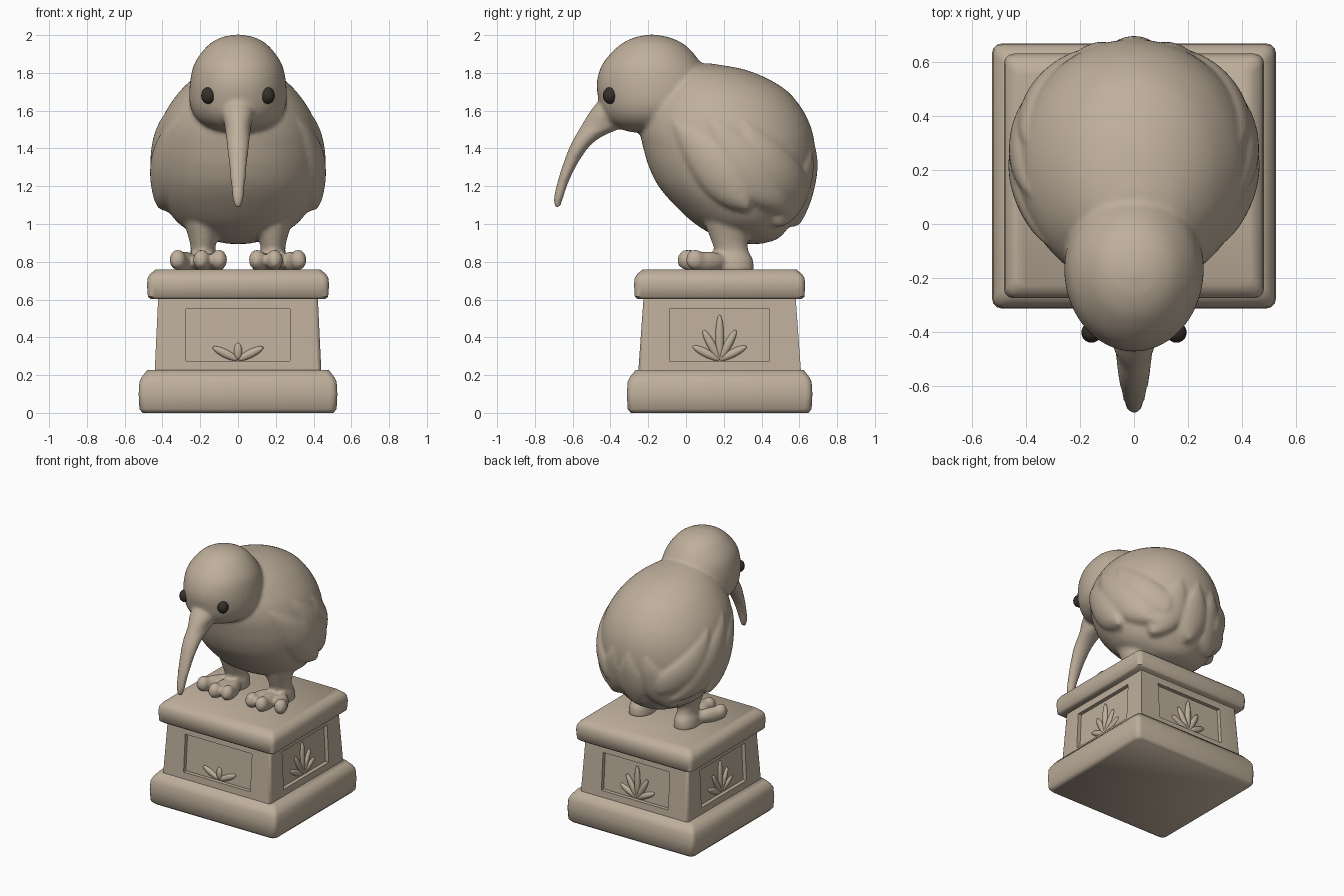
import bpy, bmesh, math
from mathutils import Vector, Matrix

if "Cube" in bpy.data.objects:
    bpy.data.objects.remove(bpy.data.objects["Cube"])


def material(name, col):
    m = bpy.data.materials.new(name)
    m.diffuse_color = (*col, 1)
    m.use_nodes = True
    m.node_tree.nodes["Principled BSDF"].inputs["Base Color"].default_value = m.diffuse_color
    return m


STONE = material("warm_stone", (0.52, 0.43, 0.33))
DARK = material("dark_eye", (0.035, 0.029, 0.024))
CY = 0.178  # pedestal centre in y


def finish(bm, name, mat, angle=None):
    bmesh.ops.recalc_face_normals(bm, faces=bm.faces)
    me = bpy.data.meshes.new(name)
    bm.to_mesh(me)
    bm.free()
    me.materials.append(mat)
    ob = bpy.data.objects.new(name, me)
    bpy.context.collection.objects.link(ob)
    bpy.context.view_layer.objects.active = ob
    ob.select_set(True)
    if angle:
        bpy.ops.object.shade_smooth_by_angle(angle=math.radians(angle))
    ob.select_set(False)
    return ob


def skin(bm, rings):
    vs = [[bm.verts.new(p) for p in r] for r in rings]
    n = len(vs[0])
    for a, b in zip(vs, vs[1:]):
        for i in range(n):
            bm.faces.new((a[i], a[(i + 1) % n], b[(i + 1) % n], b[i]))
    bm.faces.new(vs[0][::-1])
    bm.faces.new(vs[-1])


def catmull(rows, sub):
    out = []
    for i in range(len(rows) - 1):
        p = [rows[max(0, min(len(rows) - 1, i + k))] for k in (-1, 0, 1, 2)]
        for s in range(sub):
            t = s / sub
            out.append([0.5 * (2 * b + (c - a) * t + (2 * a - 5 * b + 4 * c - d) * t * t
                               + (3 * b - a - 3 * c + d) * t ** 3) for a, b, c, d in zip(*p)])
    return out + [rows[-1]]


def loft(bm, rows, n=48, sub=6, cx=0.0, bump=None):
    """Rows are (z, front y, back y, half width): smooth elliptical rings."""
    rings = []
    for z, yf, yb, rx in catmull(rows, sub):
        ring = []
        ry, cy = (yb - yf) / 2, (yf + yb) / 2
        for i in range(n):
            a = 2 * math.pi * i / n
            p = Vector((cx + rx * math.cos(a), cy + ry * math.sin(a), z))
            if bump:
                p += Vector((ry * math.cos(a), rx * math.sin(a), 0)).normalized() * bump(p)
            ring.append(p)
        rings.append(ring)
    skin(bm, rings)


def ellipsoid(bm, loc, scale, rot=Matrix()):
    m = Matrix.Translation(loc) @ rot @ Matrix.Diagonal((*scale, 1))
    bmesh.ops.create_uvsphere(bm, u_segments=20, v_segments=12, radius=1, matrix=m)


# Feather relief: raised teardrops on the sides and around the back
SIDE = [((-0.08, 1.56), (0.33, 1.075), 0.11), ((0.1, 1.6), (0.52, 1.055), 0.11),
        ((0.3, 1.55), (0.64, 1.09), 0.10)]
BACK = [((x * 0.6, 1.4), (x, 0.985), 0.11) for x in (-0.22, 0, 0.22)]


def teardrop(u, v, f):
    (au, av), (bu, bv), w = f
    du, dv = bu - au, bv - av
    L = math.hypot(du, dv)
    t = ((u - au) * du + (v - av) * dv) / L ** 2
    if not 0 < t < 1:
        return 0
    s = abs((u - au) * dv - (v - av) * du) / L
    q = s / (w * math.sin(math.pi * t ** 1.5) ** 0.6 + 1e-6)
    return (0.006 + 0.045 * t) * math.sqrt(1 - q * q) if q < 1 else 0


def feathers(p):
    fade = max(0, min(1, (abs(p.x) - 0.1) / 0.1))
    h = max(teardrop(p.y, p.z, f) for f in SIDE) * fade
    if p.y > 0.38:
        h = max(h, max(teardrop(p.x, p.z, f) for f in BACK))
    return h


# Bird: body, head, bill, legs and toes fused into one smooth skin
bm = bmesh.new()
loft(bm, [(0.895, 0.3, 0.4, 0.05), (0.925, 0.18, 0.49, 0.18), (1.0, 0.05, 0.555, 0.31),
          (1.1, -0.06, 0.615, 0.385), (1.2, -0.145, 0.655, 0.42), (1.3, -0.195, 0.68, 0.437),
          (1.4, -0.225, 0.683, 0.437), (1.5, -0.245, 0.665, 0.42), (1.6, -0.24, 0.62, 0.38),
          (1.7, -0.2, 0.54, 0.31), (1.77, -0.15, 0.43, 0.235), (1.82, -0.1, 0.3, 0.15),
          (1.85, 0.0, 0.13, 0.05)], 180, 10, bump=feathers)
loft(bm, [(1.485, -0.28, -0.1, 0.05), (1.5, -0.34, 0.0, 0.13), (1.53, -0.4, 0.05, 0.19),
          (1.58, -0.44, 0.1, 0.235), (1.65, -0.462, 0.13, 0.257), (1.75, -0.472, 0.13, 0.254),
          (1.85, -0.44, 0.08, 0.23), (1.94, -0.36, 0.005, 0.165), (1.985, -0.28, -0.08, 0.095),
          (2.002, -0.2, -0.16, 0.02)])
loft(bm, [(1.085, -0.69, -0.67, 0.012), (1.12, -0.702, -0.655, 0.026), (1.2, -0.687, -0.63, 0.036),
          (1.3, -0.657, -0.585, 0.046), (1.4, -0.62, -0.52, 0.057), (1.46, -0.59, -0.45, 0.064),
          (1.52, -0.555, -0.33, 0.071), (1.6, -0.505, -0.3, 0.085), (1.68, -0.44, -0.3, 0.05)], 32)
for sx in (-1, 1):
    loft(bm, [(0.75, 0.13, 0.36, 0.085), (0.81, 0.14, 0.355, 0.078), (0.86, 0.15, 0.33, 0.065),
              (0.92, 0.13, 0.33, 0.075), (1.0, 0.1, 0.36, 0.1)], 32, cx=sx * 0.185)
    for x, y, turn in ((0.115, 0.09, -0.2), (0.19, 0.075, 0.05), (0.285, 0.11, 0.5)):
        rot = Matrix.Rotation(sx * turn, 4, 'Z')
        ellipsoid(bm, (sx * x, y, 0.80), (0.045, 0.125, 0.055), rot)
        tip = Vector((sx * x, y, 0.81)) + rot @ Vector((0, -0.07, 0))
        ellipsoid(bm, tip, (0.045, 0.05, 0.055))
bird = finish(bm, "bird", STONE)
rm = bird.modifiers.new("fuse", 'REMESH')
rm.mode = 'VOXEL'
rm.voxel_size = 0.013
rm.use_smooth_shade = True
sm = bird.modifiers.new("soften", 'SMOOTH')
sm.factor = 0.5
sm.iterations = 4
for m in ("fuse", "soften"):
    bpy.ops.object.modifier_apply(modifier=m)
bird.data.polygons.foreach_set("use_smooth", [True] * len(bird.data.polygons))

# Eyes
for sx, side in ((-1, "left"), (1, "right")):
    bm = bmesh.new()
    ellipsoid(bm, (sx * 0.157, -0.402, 1.68), (0.038, 0.038, 0.044))
    finish(bm, side + "_eye", DARK, 40)


# Pedestal slabs: rounded rectangles stacked along a moulded profile
def slab(name, rows, r=0.035):
    bm = bmesh.new()
    rings = []
    for z, hx, hy in rows:
        ring = []
        for k, (cx, cy) in enumerate(((1, 1), (-1, 1), (-1, -1), (1, -1))):
            for j in range(4):
                a = math.pi / 2 * (k + j / 3)
                ring.append((cx * (hx - r) + r * math.cos(a),
                             CY + cy * (hy - r) + r * math.sin(a), z))
        rings.append(ring)
    skin(bm, rings)
    finish(bm, name, STONE, 50)


slab("pedestal_base", [(0, 0.505, 0.47), (0.02, 0.522, 0.487), (0.1, 0.526, 0.491),
                       (0.165, 0.522, 0.487), (0.19, 0.51, 0.475), (0.227, 0.48, 0.445)])
slab("pedestal_cap", [(0.603, 0.462, 0.434), (0.615, 0.477, 0.449), (0.68, 0.482, 0.453),
                      (0.715, 0.478, 0.449), (0.735, 0.465, 0.436), (0.76, 0.435, 0.406)])

# Pedestal column: tapered block with a recessed panel on every side
Z0, Z1 = 0.2, 0.62
HB, HT = (0.442, 0.432), (0.422, 0.402)
SIDES = [(0, 1, -1, "front"), (1, 0, 1, "right"), (0, 1, 1, "back"), (1, 0, -1, "left")]


def side_point(along, sign, u, n, z):
    return Vector((u, CY + sign * n, z)) if along == 0 else Vector((sign * n, CY + u, z))


bm = bmesh.new()
for along, across, sign, _ in SIDES:
    def depth(z):
        return HB[across] + (HT[across] - HB[across]) * (z - Z0) / (Z1 - Z0)
    pu = 0.275 if along == 0 else 0.265
    loops = [[(-HB[along], Z0, 0), (HB[along], Z0, 0), (HT[along], Z1, 0), (-HT[along], Z1, 0)]]
    for inset in (0, 0.028):
        loops.append([(-pu, 0.275, inset), (pu, 0.275, inset), (pu, 0.55, inset), (-pu, 0.55, inset)])
    vs = [[bm.verts.new(side_point(along, sign, u, depth(z) - d, z)) for u, z, d in l] for l in loops]
    for a, b in zip(vs, vs[1:]):
        for i in range(4):
            bm.faces.new((a[i], a[(i + 1) % 4], b[(i + 1) % 4], b[i]))
    bm.faces.new(vs[-1])
bmesh.ops.remove_doubles(bm, verts=bm.verts, dist=0.001)
bmesh.ops.holes_fill(bm, edges=[e for e in bm.edges if e.is_boundary])
corners = [e for e in bm.edges if abs(e.verts[0].co.z - e.verts[1].co.z) > 0.4]
bmesh.ops.bevel(bm, geom=corners, offset=0.02, segments=3, profile=0.5, affect='EDGES')
finish(bm, "pedestal_column", STONE, 35)

# Leaf relief in the panels: (tilt, length); the front has only low leaves
for along, across, sign, label in SIDES:
    bm = bmesh.new()
    leaves = [(-1.1, 0.15), (1.1, 0.15), (0, 0.09)]
    if label != "front":
        leaves = [(0, 0.24), (-0.5, 0.18), (0.5, 0.18), (-1.1, 0.16), (1.1, 0.16)]
    n = HB[across] - 0.036
    for tilt, length in leaves:
        c = side_point(along, sign, math.sin(tilt) * length / 2, n, 0.28 + math.cos(tilt) * length / 2)
        scale = (0.022, 0.018, length / 2) if along == 0 else (0.018, 0.022, length / 2)
        rot = Matrix.Rotation(tilt, 4, 'Y') if along == 0 else Matrix.Rotation(-tilt, 4, 'X')
        ellipsoid(bm, c, scale, rot)
    finish(bm, label + "_leaf_relief", STONE, 60)
